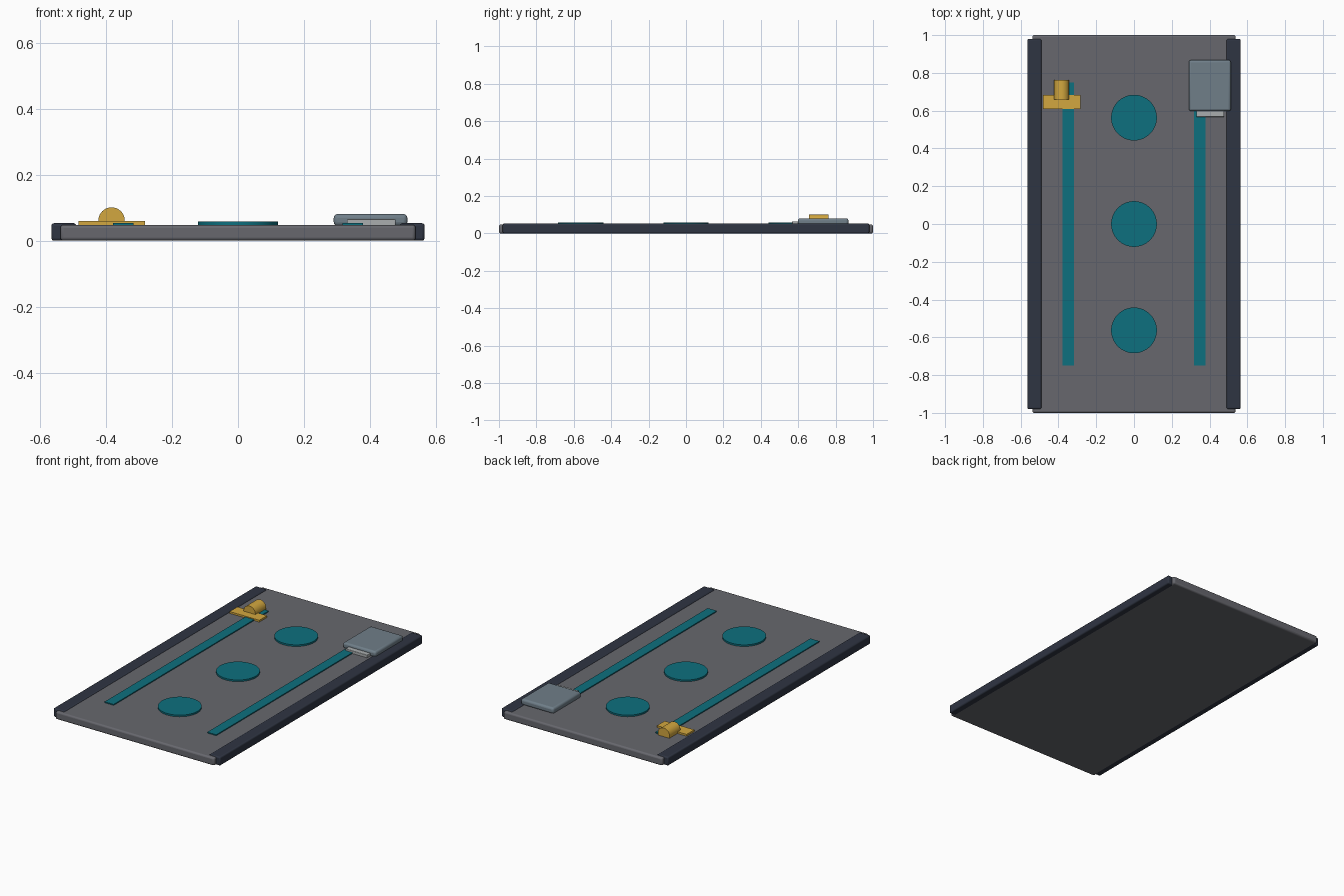
import bpy, math

if "Cube" in bpy.data.objects:
    bpy.data.objects.remove(bpy.data.objects["Cube"])


def material(name, rgb):
    m = bpy.data.materials.new(name)
    m.diffuse_color = (*rgb, 1)
    m.use_nodes = True
    m.node_tree.nodes["Principled BSDF"].inputs["Base Color"].default_value = m.diffuse_color
    return m


BOARD = material("slate_grey", (0.135, 0.137, 0.155))
RAIL = material("dark_navy", (0.028, 0.035, 0.055))
TEAL = material("teal", (0.004, 0.16, 0.21))
GOLD = material("gold", (0.65, 0.39, 0.05))
STEEL = material("steel", (0.16, 0.21, 0.25))
LIP = material("light_grey", (0.4, 0.42, 0.43))


def finish(ob, name, mat, bevel=0, segments=3):
    ob.name = name
    ob.data.materials.append(mat)
    if bevel:
        b = ob.modifiers.new("rounded_edges", "BEVEL")
        b.width = bevel
        b.segments = segments
    bpy.ops.object.shade_smooth_by_angle(angle=math.radians(35))
    return ob


def box(name, x, y, z, mat, bevel=0):
    """Box from (min, max) pairs on each axis."""
    bpy.ops.mesh.primitive_cube_add(size=1, location=[(a + b) / 2 for a, b in (x, y, z)])
    ob = bpy.context.object
    ob.scale = [b - a for a, b in (x, y, z)]
    bpy.ops.object.transform_apply(location=False, rotation=False, scale=True)
    return finish(ob, name, mat, bevel)


def cylinder(name, loc, r, depth, mat, rot=(0, 0, 0), sides=64):
    bpy.ops.mesh.primitive_cylinder_add(vertices=sides, radius=r, depth=depth,
                                        location=loc, rotation=rot)
    return finish(bpy.context.object, name, mat)


# Base board
box("base_board", (-0.538, 0.538), (-1, 1), (0, 0.048), BOARD, 0.01)

# Side rails and inlaid strips, mirrored left and right
for side, s in (("left", -1), ("right", 1)):
    box(side + "_rail", sorted((s * 0.49, s * 0.565)), (-0.98, 0.98),
        (0, 0.053), RAIL, 0.008)
    box(side + "_strip", sorted((s * 0.317, s * 0.378)), (-0.75, 0.75),
        (0.04, 0.054), TEAL)

# Three round pads down the middle
for i, y in enumerate((-0.563, 0, 0.563)):
    cylinder(f"round_pad_{i + 1}", (0, y, 0.049), 0.121, 0.018, TEAL)

# Gold latch: flat plate with a lying barrel
box("latch_plate", (-0.483, -0.282), (0.609, 0.684), (0.044, 0.059), GOLD)
cylinder("latch_barrel", (-0.383, 0.71, 0.061), 0.04, 0.104, GOLD,
         (math.pi / 2, 0, 0), 32)

# Steel block with a front lip
box("block", (0.29, 0.513), (0.598, 0.868), (0.044, 0.081), STEEL, 0.012)
box("block_lip", (0.33, 0.477), (0.567, 0.61), (0.044, 0.065), LIP, 0.003)
